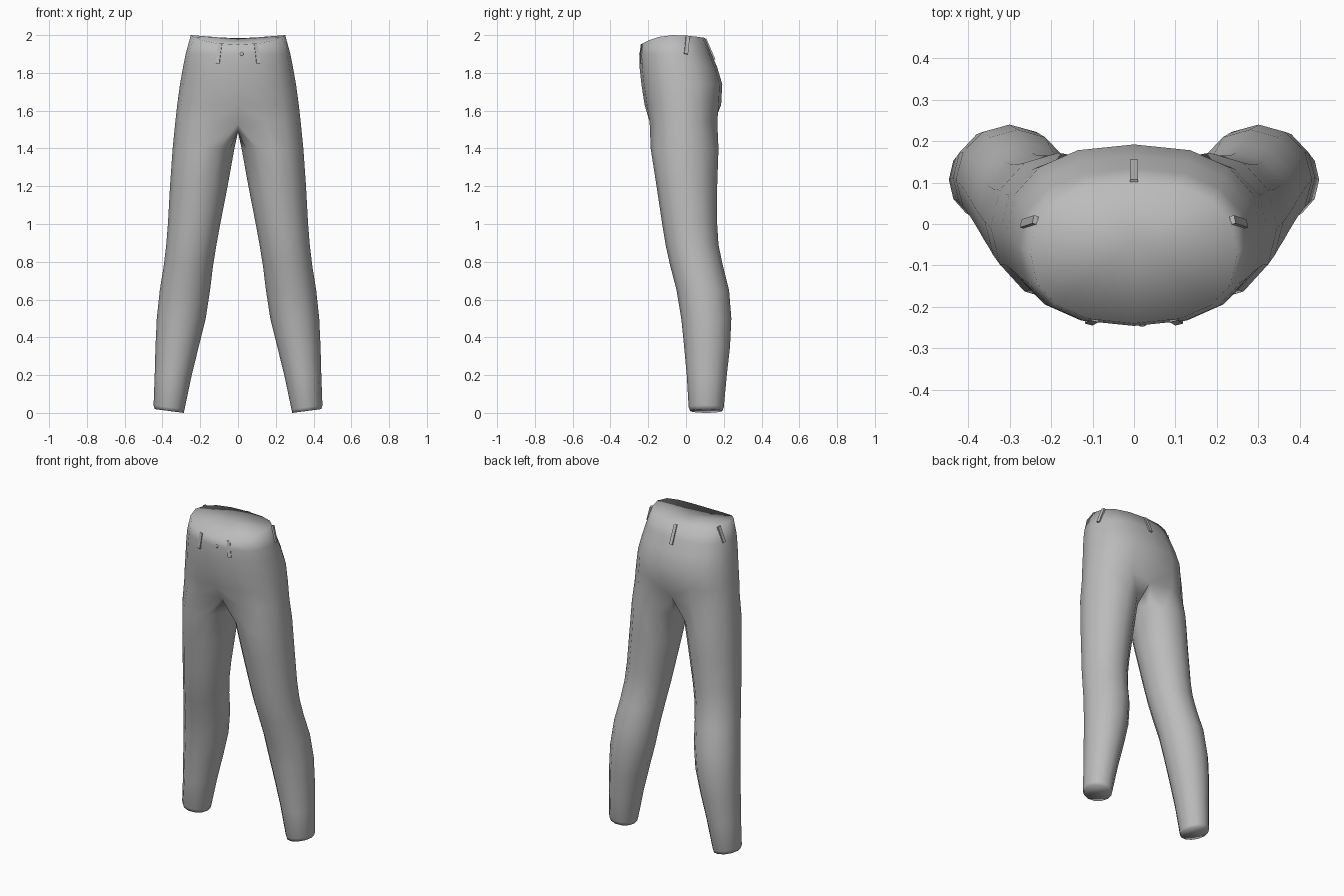
import bpy, bmesh
from math import sin, cos, pi, radians, copysign
from mathutils import Vector

cube = bpy.data.objects.get("Cube")
if cube:
    bpy.data.objects.remove(cube)

grey = bpy.data.materials.new("cloth grey")
grey.use_nodes = True
grey.diffuse_color = (0.5, 0.5, 0.5, 1)
grey.node_tree.nodes["Principled BSDF"].inputs["Base Color"].default_value = (0.5, 0.5, 0.5, 1)


def spow(v, p=0.85):
    return copysign(abs(v) ** p, v)


def add_object(name, bm):
    bmesh.ops.recalc_face_normals(bm, faces=bm.faces)
    mesh = bpy.data.meshes.new(name)
    bm.to_mesh(mesh)
    bm.free()
    mesh.materials.append(grey)
    obj = bpy.data.objects.new(name, mesh)
    bpy.context.collection.objects.link(obj)
    return obj


def bridge(bm, a, b, closed):
    n = len(a)
    for i in range(n if closed else n - 1):
        j = (i + 1) % n
        bm.faces.new((a[i], a[j], b[j], b[i]))


bm = bmesh.new()

# Hips: half rings from front centre round the side to back centre
# (z, half width, front y, back y)
HIPS = [(2.0, .25, -.24, .10), (1.90, .277, -.246, .135), (1.83, .291, -.246, .165),
        (1.74, .307, -.236, .192), (1.63, .322, -.219, .186), (1.54, .332, -.205, .178)]
rings = []
for k, (z, rx, front, back) in enumerate(HIPS):
    ring = []
    for i in range(9):
        a = -pi / 2 + pi * i / 8
        s = spow(sin(a))
        x = 0 if i in (0, 8) else rx * spow(cos(a))
        y = (front + back) / 2 + (back - front) / 2 * s
        drop = (.05 if s < 0 else .015) * s * s if k == 0 else 0
        ring.append(bm.verts.new((x, y, z - drop)))
    if rings:
        bridge(bm, rings[-1], ring, False)
    rings.append(ring)

# Waist cap, slightly sunken
mid = bm.verts.new((0, -.04, 1.98))
for a, b in zip(rings[0], rings[0][1:]):
    bm.faces.new((a, b, mid))

# Crotch: tuck in the centre seam and run it underneath
hip = rings[-1]
hip[0].co.y, hip[0].co.z = -.165, 1.53
hip[8].co.y, hip[8].co.z = .145, 1.53
crotch = [bm.verts.new((0, y, z)) for y, z in ((.08, 1.5), (0, 1.485), (-.085, 1.495))]
prev = hip + crotch

# Leg: (z, inner x, outer x, front y, back y)
LEG = [(1.4, .019, .346, -.187, .172), (1.2, .055, .36, -.156, .165),
       (1.0, .094, .371, -.126, .165), (.89, .114, .38, -.108, .172),
       (.78, .132, .393, -.084, .195), (.65, .148, .414, -.05, .228),
       (.5, .171, .43, -.025, .24), (.35, .208, .437, -.01, .233),
       (.2, .245, .441, .004, .216), (.03, .283, .447, .014, .2),
       (.01, .287, .441, .022, .193)]
for z, inner, outer, front, back in LEG:
    ring = []
    tilt = .13 if z < .1 else 0
    for i in range(12):
        a = radians(-120 + 30 * i)
        dx = (outer - inner) / 2 * cos(a)
        y = (front + back) / 2 + (back - front) / 2 * sin(a)
        ring.append(bm.verts.new(((inner + outer) / 2 + dx, y, z + tilt * dx)))
    bridge(bm, prev, ring, True)
    prev = ring
bm.faces.new(prev)

trousers = add_object("trousers", bm)
mirror = trousers.modifiers.new("mirror", "MIRROR")
mirror.use_clip = True
trousers.data.shade_smooth()


# Belt loops: thin strips laid between two points, facing outward
def belt_loop(name, top, bottom, out):
    top, bottom, out = Vector(top), Vector(bottom), Vector(out)
    up = (top - bottom).normalized()
    side = up.cross(out).normalized() * .01
    depth = side.cross(up).normalized() * .006
    bm = bmesh.new()
    ends = [[bm.verts.new(p + side * u + depth * v)
             for u, v in ((-1, -1), (1, -1), (1, 1), (-1, 1))] for p in (top, bottom)]
    bridge(bm, ends[0], ends[1], True)
    for e in ends:
        bm.faces.new(e)
    add_object(name, bm)


for side, s in (("left", 1), ("right", -1)):
    belt_loop(side + "_front_loop", (s * .095, -.229, 1.95), (s * .108, -.237, 1.85), (s * .25, -1, 0))
    belt_loop(side + "_side_loop", (s * .238, .01, 1.995), (s * .268, .0, 1.9), (s, .25, .3))
belt_loop("back_loop", (0, .102, 1.98), (0, .15, 1.87), (0, 1, .3))

# Fly button
bm = bmesh.new()
bmesh.ops.create_uvsphere(bm, u_segments=8, v_segments=6, radius=.01)
button = add_object("button", bm)
button.location = (.02, -.243, 1.9)
button.scale.y = .5
button.data.shade_smooth()
